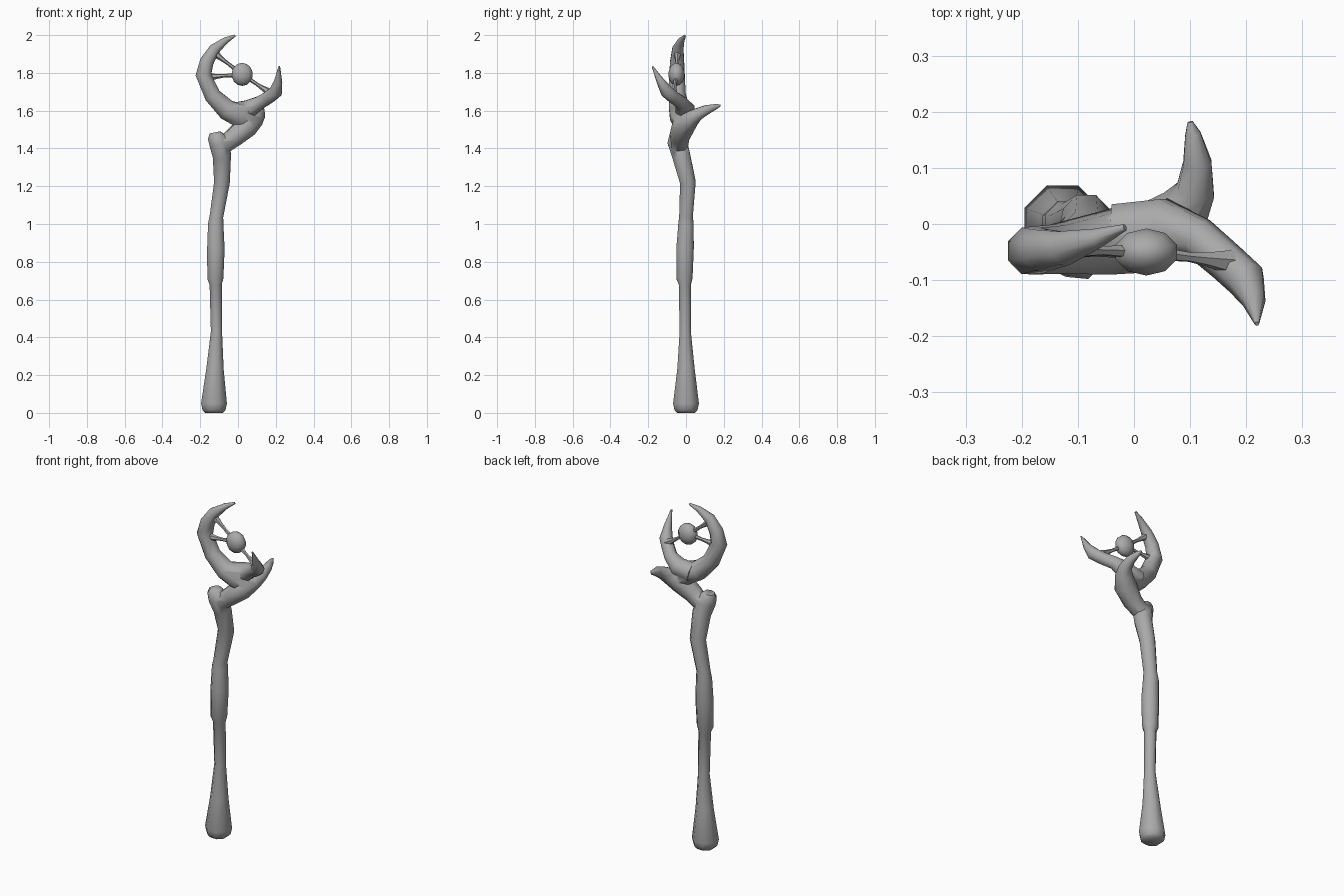
import bpy, bmesh, math
from mathutils import Vector

cube = bpy.data.objects.get("Cube")
if cube:
    bpy.data.objects.remove(cube, do_unlink=True)

grey = bpy.data.materials.new("plain grey")
grey.use_nodes = True
GREY = (0.4, 0.4, 0.4, 1)
grey.diffuse_color = GREY
grey.node_tree.nodes["Principled BSDF"].inputs["Base Color"].default_value = GREY


def finish(bm, name):
    bmesh.ops.recalc_face_normals(bm, faces=bm.faces)
    mesh = bpy.data.meshes.new(name)
    bm.to_mesh(mesh)
    bm.free()
    mesh.materials.append(grey)
    obj = bpy.data.objects.new(name, mesh)
    bpy.context.collection.objects.link(obj)
    return obj


def tube(name, path, sides=8):
    """Sweep a ring along (x, y, z, radius) points, carrying its frame along."""
    bm = bmesh.new()
    pts = [Vector(p[:3]) for p in path]
    tangent, side, rings = None, None, []
    for i, p in enumerate(pts):
        ahead = (pts[min(i + 1, len(pts) - 1)] - p).normalized()
        behind = (p - pts[max(i - 1, 0)]).normalized()
        t = (ahead + behind).normalized()
        if side is None:
            side = t.orthogonal().normalized()
        else:
            side = tangent.rotation_difference(t) @ side
        tangent = t
        other = t.cross(side)
        ring = []
        for k in range(sides):
            a = math.tau * (k + 0.5) / sides
            ring.append(bm.verts.new(p + path[i][3] * (math.cos(a) * side + math.sin(a) * other)))
        rings.append(ring)
    for a, b in zip(rings, rings[1:]):
        for k in range(sides):
            n = (k + 1) % sides
            bm.faces.new((a[k], a[n], b[n], b[k]))
    bm.faces.new(rings[0])
    bm.faces.new(rings[-1])
    return finish(bm, name)


def smooth(obj, angle=50):
    bpy.ops.object.select_all(action='DESELECT')
    obj.select_set(True)
    bpy.context.view_layer.objects.active = obj
    bpy.ops.object.shade_smooth_by_angle(angle=math.radians(angle))


# Shaft: flared foot, thicker grip, bent neck and knob
staff = tube("staff", [
    (-.127, 0, 0, .05), (-.127, 0, .015, .066), (-.127, 0, .05, .074),
    (-.122, 0, .23, .05), (-.114, -.004, .43, .032), (-.118, -.006, .68, .035),
    (-.12, -.008, .71, .046), (-.117, -.005, .87, .05), (-.118, 0, 1.0, .044),
    (-.114, 0, 1.04, .039), (-.085, .01, 1.22, .045), (-.085, -.025, 1.36, .052),
    (-.1, -.045, 1.43, .056), (-.118, -.045, 1.465, .046), (-.122, -.045, 1.485, .03)])

# Branch leaving the neck and sweeping back into a horn
branch = tube("back_horn", [
    (-.09, -.035, 1.405, .045), (-.02, -.035, 1.46, .054), (.045, -.015, 1.515, .062),
    (.09, .025, 1.555, .048), (.11, .06, 1.58, .036), (.113, .11, 1.605, .027),
    (.105, .16, 1.622, .015), (.1, .182, 1.628, .005)])

# Crescent rising on the right-hand side of the model
crescent = tube("crescent", [
    (.06, -.005, 1.53, .05), (.01, -.025, 1.575, .066), (-.06, -.036, 1.605, .058),
    (-.135, -.045, 1.68, .047), (-.183, -.048, 1.79, .045), (-.165, -.047, 1.86, .04),
    (-.125, -.043, 1.925, .032), (-.065, -.025, 1.972, .018), (-.016, -.006, 1.997, .006)])

# Shorter horn curling forward on the left-hand side
side_horn = tube("side_horn", [
    (-.03, -.015, 1.59, .055), (.05, -.005, 1.605, .054), (.115, -.025, 1.642, .038),
    (.165, -.068, 1.672, .036), (.2, -.1, 1.7, .036), (.213, -.135, 1.755, .022),
    (.219, -.178, 1.835, .004)])

# Fuse the horns and shaft into one body
for part in (branch, crescent, side_horn):
    mod = staff.modifiers.new("join " + part.name, 'BOOLEAN')
    mod.operation = 'UNION'
    mod.solver = 'EXACT'
    mod.object = part
    bpy.context.view_layer.objects.active = staff
    bpy.ops.object.modifier_apply(modifier=mod.name)
    bpy.data.objects.remove(part, do_unlink=True)
smooth(staff)

# Floating orb
bm = bmesh.new()
bmesh.ops.create_uvsphere(bm, u_segments=10, v_segments=7, radius=1)
for v in bm.verts:
    v.co = Vector((.022 + v.co.x * .059, -.05 + v.co.y * .043, 1.792 + v.co.z * .061))
smooth(finish(bm, "orb"))

# Thin struts, flared where they meet the horns
orb_centre = Vector((.022, -.05, 1.792))
anchors = {"upper_strut": (-.135, -.045, 1.912),
           "middle_strut": (-.165, -.048, 1.777),
           "side_strut": (.175, -.068, 1.69)}
for name, anchor in anchors.items():
    start = Vector(anchor)
    path = [(*start.lerp(orb_centre, f), r)
            for f, r in ((0, .024), (.3, .013), (.5, .009), (.8, .012))]
    smooth(tube(name, path, 6))
